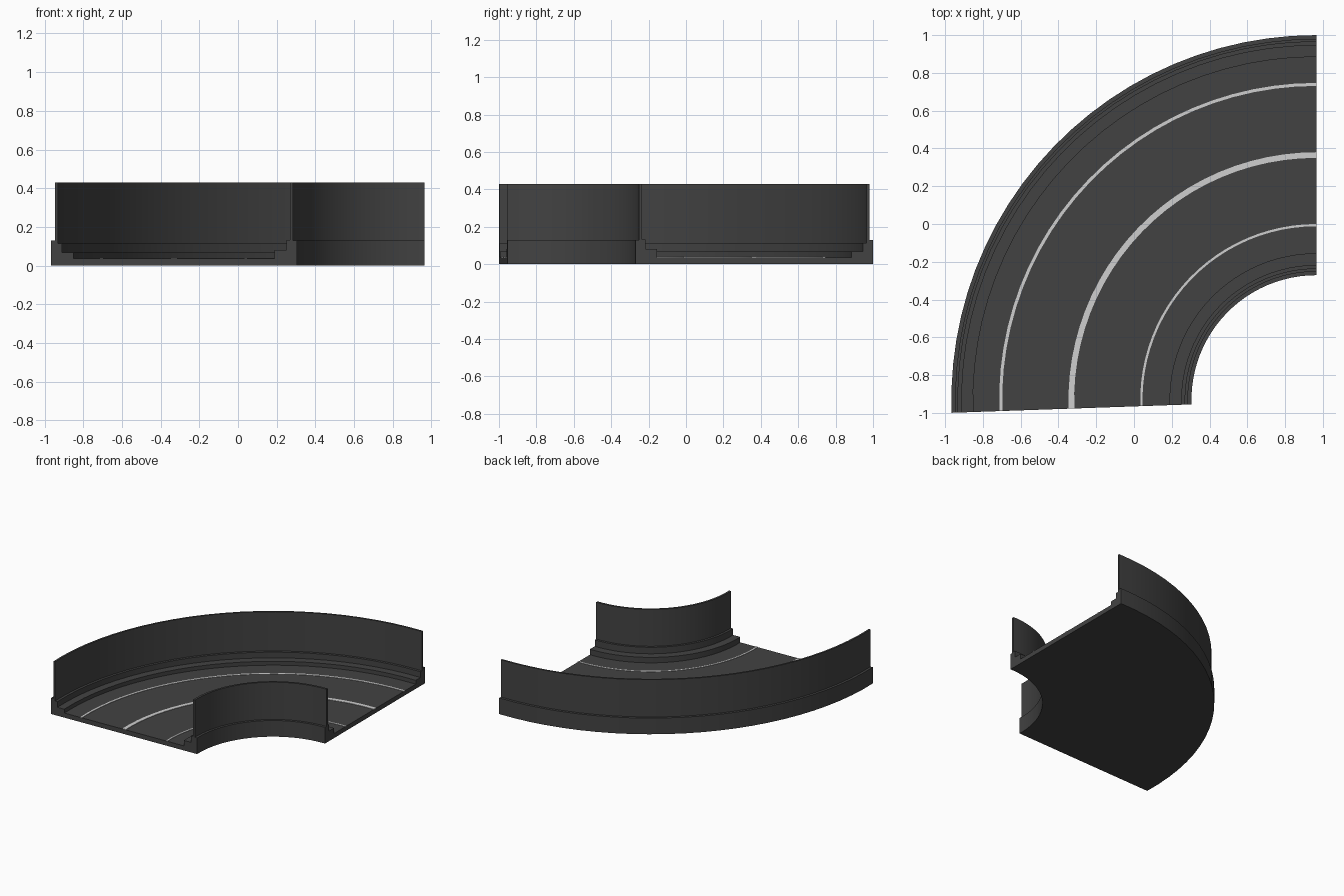
import bpy, bmesh, math
from mathutils import Vector

cube = bpy.data.objects.get("Cube")
if cube:
    bpy.data.objects.remove(cube)

CENTRE = Vector((0.965, -0.932, 0))   # pivot of the bend
START, END = math.radians(90), math.radians(182)
SEGMENTS = 24
ROAD_Z = 0.037
WALL_Z = 0.43


def material(name, value):
    mat = bpy.data.materials.new(name)
    mat.use_nodes = True
    colour = (value, value, value, 1)
    mat.diffuse_color = colour
    bsdf = mat.node_tree.nodes["Principled BSDF"]
    bsdf.inputs["Base Color"].default_value = colour
    bsdf.inputs["Roughness"].default_value = 0.8
    return mat


def sweep(name, profile, mat):
    """Sweep a closed (radius, height) profile around the bend."""
    bm = bmesh.new()
    rings = []
    for i in range(SEGMENTS + 1):
        a = START + (END - START) * i / SEGMENTS
        out = Vector((math.cos(a), math.sin(a), 0))
        rings.append([bm.verts.new(CENTRE + out * r + Vector((0, 0, z)))
                      for r, z in profile])
    n = len(profile)
    for a, b in zip(rings, rings[1:]):
        for j in range(n):
            k = (j + 1) % n
            bm.faces.new((a[j], a[k], b[k], b[j]))
    bm.faces.new(rings[0])
    bm.faces.new(rings[-1][::-1])
    bmesh.ops.recalc_face_normals(bm, faces=bm.faces)
    mesh = bpy.data.meshes.new(name)
    bm.to_mesh(mesh)
    bm.free()
    mesh.materials.append(mat)
    obj = bpy.data.objects.new(name, mesh)
    bpy.context.collection.objects.link(obj)
    bpy.ops.object.select_all(action='DESELECT')
    obj.select_set(True)
    bpy.context.view_layer.objects.active = obj
    bpy.ops.object.shade_smooth_by_angle(angle=math.radians(30))
    return obj


asphalt = material("dark grey", 0.055)
paint = material("line white", 0.62)

# Road slab between the two barriers
sweep("road", [(0.777, 0), (1.817, 0), (1.817, ROAD_Z), (0.777, ROAD_Z)], asphalt)

# Outer barrier: two inner steps, tall thin wall, ledge outside
sweep("outer_barrier", [
    (1.817, 0), (1.932, 0), (1.932, 0.13), (1.912, 0.13), (1.912, WALL_Z),
    (1.897, WALL_Z), (1.897, 0.114), (1.877, 0.114), (1.877, 0.068),
    (1.817, 0.068)], asphalt)

# Inner barrier: the same idea around the inside of the bend
sweep("inner_barrier", [
    (0.777, 0), (0.777, 0.081), (0.715, 0.081), (0.715, 0.133),
    (0.697, 0.133), (0.697, WALL_Z), (0.68, WALL_Z), (0.68, 0.13),
    (0.661, 0.13), (0.661, 0)], asphalt)

# Painted lane lines as thin plates
for name, radius, width in (("outer_line", 1.671, 0.016),
                            ("centre_line", 1.297, 0.03),
                            ("inner_line", 0.926, 0.012)):
    r0, r1 = radius - width / 2, radius + width / 2
    sweep(name, [(r0, ROAD_Z - 0.001), (r1, ROAD_Z - 0.001),
                 (r1, ROAD_Z + 0.003), (r0, ROAD_Z + 0.003)], paint)
